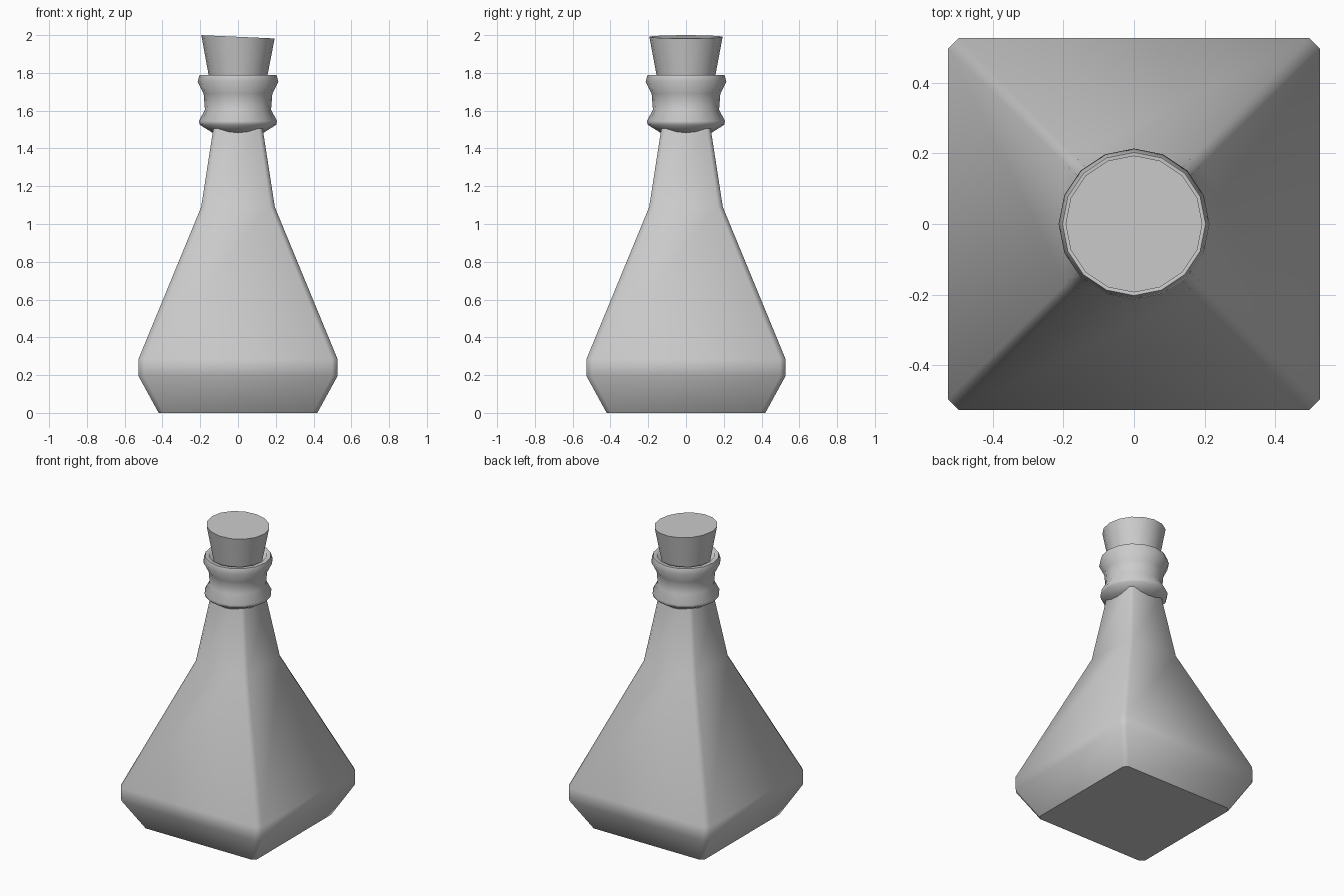
import bpy, math

if "Cube" in bpy.data.objects:
    bpy.data.objects.remove(bpy.data.objects["Cube"])


def loft(name, rings, angle):
    """Join stacked rings of points with quads, cap both ends, smooth by angle."""
    n = len(rings[0])
    verts = [p for ring in rings for p in ring]
    faces = [tuple(reversed(range(n)))]
    for r in range(len(rings) - 1):
        for i in range(n):
            j = (i + 1) % n
            faces.append((r * n + i, r * n + j, (r + 1) * n + j, (r + 1) * n + i))
    faces.append(tuple(range((len(rings) - 1) * n, len(rings) * n)))
    mesh = bpy.data.meshes.new(name)
    mesh.from_pydata(verts, [], faces)
    mesh.update()
    obj = bpy.data.objects.new(name, mesh)
    bpy.context.collection.objects.link(obj)
    bpy.ops.object.select_all(action='DESELECT')
    obj.select_set(True)
    bpy.context.view_layer.objects.active = obj
    bpy.ops.object.shade_smooth_by_angle(angle=math.radians(angle))
    return obj


def square_ring(half, z, cut):
    """Square with cut corners, counter-clockwise."""
    a = half - cut
    pts = [(half, -a), (half, a), (a, half), (-a, half),
           (-half, a), (-half, -a), (-a, -half), (a, -half)]
    return [(x, y, z) for x, y in pts]


def round_ring(radius, z, tilt=0.0, sides=16):
    ring = []
    for i in range(sides):
        t = 2 * math.pi * i / sides
        x = radius * math.cos(t)
        ring.append((x, radius * math.sin(t), z + tilt * x))
    return ring


# Square flask body with bevelled corners, tapering to the neck
body = [(0.42, 0, 0.025), (0.527, 0.195, 0.03), (0.527, 0.285, 0.03),
        (0.195, 1.09, 0.025), (0.13, 1.51, 0.02)]
loft("bottle_body", [square_ring(*p) for p in body], 50)

# Round collar with two raised rims and an open lip
collar = [(0.13, 1.48), (0.202, 1.525), (0.207, 1.545), (0.175, 1.605),
          (0.182, 1.69), (0.214, 1.755), (0.203, 1.79), (0.175, 1.79),
          (0.155, 1.74)]
loft("neck_collar", [round_ring(*p) for p in collar], 70)

# Tapered cork with a slightly slanted top
loft("cork", [round_ring(0.143, 1.72), round_ring(0.194, 1.991, -0.045)], 40)
